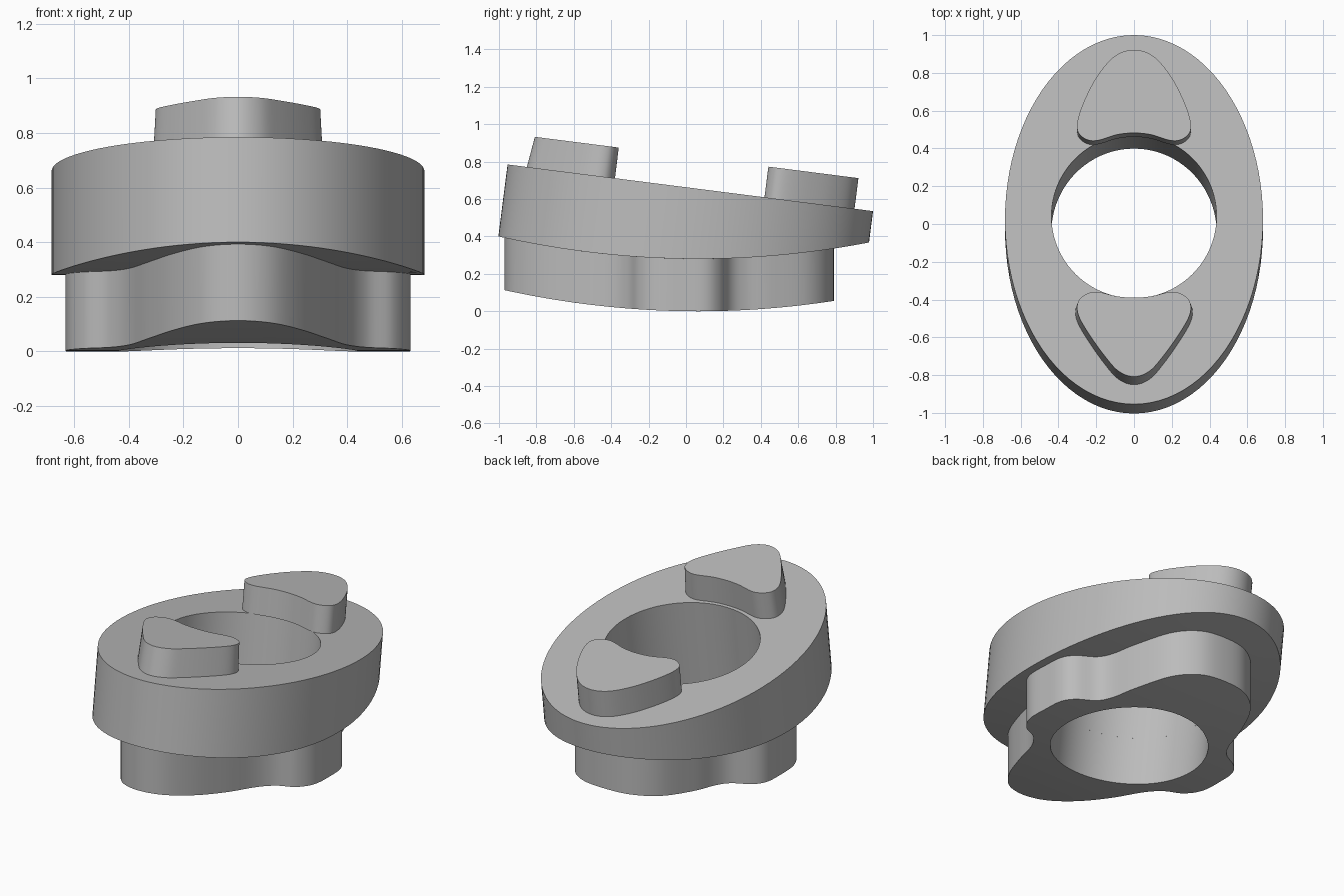
import bpy, bmesh, math
from mathutils import Vector

cube = bpy.data.objects.get("Cube")
if cube:
    bpy.data.objects.remove(cube, do_unlink=True)

grey = bpy.data.materials.new("plain grey")
grey.use_nodes = True
grey.diffuse_color = (0.5, 0.5, 0.5, 1)
grey.node_tree.nodes["Principled BSDF"].inputs["Base Color"].default_value = grey.diffuse_color

SEGMENTS = 96
TILT = math.radians(7.27)
ORIGIN = Vector((0, 0.023, 0.66))
ACROSS = Vector((0, math.cos(TILT), -math.sin(TILT)))
AXIS = Vector((0, math.sin(TILT), math.cos(TILT)))
FLANGE_BASE = 0.28
HOLE_RADIUS = 0.437
HOLE_SHIFT = 0.018


def tilted(u, v, w=0):
    """Point in the frame of the sloping top face."""
    return ORIGIN + Vector((u, 0, 0)) + ACROSS * v + AXIS * w


def on_arc(p, lift=0):
    """Drop a point vertically to the curved underside."""
    return Vector((p.x, p.y, lift + (p.y - 0.065) ** 2 / 9.5))


def along_axis(p, lift=0):
    """Slide a point down the tilted axis to the curved underside."""
    for _ in range(8):
        p = p + AXIS * ((on_arc(p, lift).z - p.z) / AXIS.z)
    return p


def mirrored_outline(half, steps):
    """Smooth closed curve through half an outline and its mirror image."""
    pts = [Vector(p) for p in half]
    pts += [Vector((-p.x, p.y)) for p in reversed(pts[1:-1])]
    n, result = len(pts), []
    for i in range(n):
        a, b, c, d = (pts[(i + k) % n] for k in (-1, 0, 1, 2))
        for s in range(steps):
            t = s / steps
            result.append(0.5 * (2 * b + (c - a) * t + (2 * a - 5 * b + 4 * c - d) * t * t
                                 + (3 * b - a - 3 * c + d) * t ** 3))
    return result


def finish(name, bm):
    bmesh.ops.recalc_face_normals(bm, faces=bm.faces)
    mesh = bpy.data.meshes.new(name)
    bm.to_mesh(mesh)
    bm.free()
    mesh.materials.append(grey)
    obj = bpy.data.objects.new(name, mesh)
    bpy.context.collection.objects.link(obj)
    bpy.ops.object.select_all(action='DESELECT')
    obj.select_set(True)
    bpy.context.view_layer.objects.active = obj
    bpy.ops.object.shade_smooth_by_angle(angle=math.radians(35))


def skin(name, loops, closed):
    """Bridge loops in order; join last to first, or cap both ends."""
    bm = bmesh.new()
    rings = [[bm.verts.new(p) for p in loop] for loop in loops]
    n = len(rings[0])
    pairs = list(zip(rings, rings[1:]))
    if closed:
        pairs.append((rings[-1], rings[0]))
    else:
        bm.faces.new(rings[0])
        bm.faces.new(rings[-1])
    for a, b in pairs:
        for i in range(n):
            j = (i + 1) % n
            bm.faces.new((a[i], a[j], b[j], b[i]))
    finish(name, bm)


def between(outer, inner, lift):
    """Intermediate loops that follow the curved underside."""
    return [[on_arc(a.lerp(b, k / 4), lift) for a, b in zip(outer, inner)] for k in (1, 2, 3)]


def hole_loop(angles):
    return [tilted(HOLE_RADIUS * math.cos(a), HOLE_SHIFT + HOLE_RADIUS * math.sin(a)) for a in angles]


# Oval flange with a sloping top, curved underside and tilted bore
angles = [2 * math.pi * i / SEGMENTS for i in range(SEGMENTS)]
rim = [tilted(0.683 * math.cos(a), 0.985 * math.sin(a)) for a in angles]
rim_low = [along_axis(p, FLANGE_BASE) for p in rim]
bore = hole_loop(angles)
bore_low = [along_axis(p, FLANGE_BASE) for p in bore]
skin("oval_flange", [rim, rim_low] + between(rim_low, bore_low, FLANGE_BASE) + [bore_low, bore], True)

# Four-lobed lower body with vertical walls around the same bore
body = mirrored_outline([
    (0, -0.97), (0.13, -0.925), (0.24, -0.79), (0.33, -0.6), (0.40, -0.41), (0.47, -0.31),
    (0.57, -0.25), (0.625, -0.15), (0.63, 0), (0.62, 0.11), (0.57, 0.18), (0.47, 0.24),
    (0.42, 0.32), (0.38, 0.46), (0.29, 0.66), (0.16, 0.765), (0, 0.79)], 6)
body_bore = hole_loop([math.atan2(p.y, p.x) for p in body])
low, high = ([on_arc(p.to_3d(), z) for p in body] for z in (0, FLANGE_BASE))
bore_bottom, bore_top = ([along_axis(p, z) for p in body_bore] for z in (0, FLANGE_BASE))
skin("lobed_lower_body", [high, low] + between(low, bore_bottom, 0) + [bore_bottom, bore_top]
     + between(bore_top, high, FLANGE_BASE), True)


# Raised pads on the sloping top
def pad(name, half, inner_y, widen, lengthen):
    height = 0.165
    offset = ORIGIN.y + height * math.sin(TILT)
    outline = mirrored_outline(half, 8)
    top, base = [], []
    for p in outline:
        top.append(tilted(p.x, (p.y - offset) / math.cos(TILT), height))
        y = inner_y + (p.y - inner_y) * lengthen
        base.append(tilted(p.x * widen, (y - offset) / math.cos(TILT)))
    skin(name, [top, base], False)


pad("front_pad", [
    (0, -0.808), (0.08, -0.78), (0.15, -0.705), (0.24, -0.58), (0.295, -0.48),
    (0.295, -0.41), (0.25, -0.37), (0.19, -0.36), (0.09, -0.383), (0, -0.39)], -0.37, 1.03, 1.05)
pad("back_pad", [
    (0, 0.922), (0.1, 0.89), (0.19, 0.79), (0.26, 0.66), (0.298, 0.55),
    (0.295, 0.485), (0.25, 0.447), (0.19, 0.443), (0.09, 0.473), (0, 0.482)], 0.45, 1.0, 1.0)
